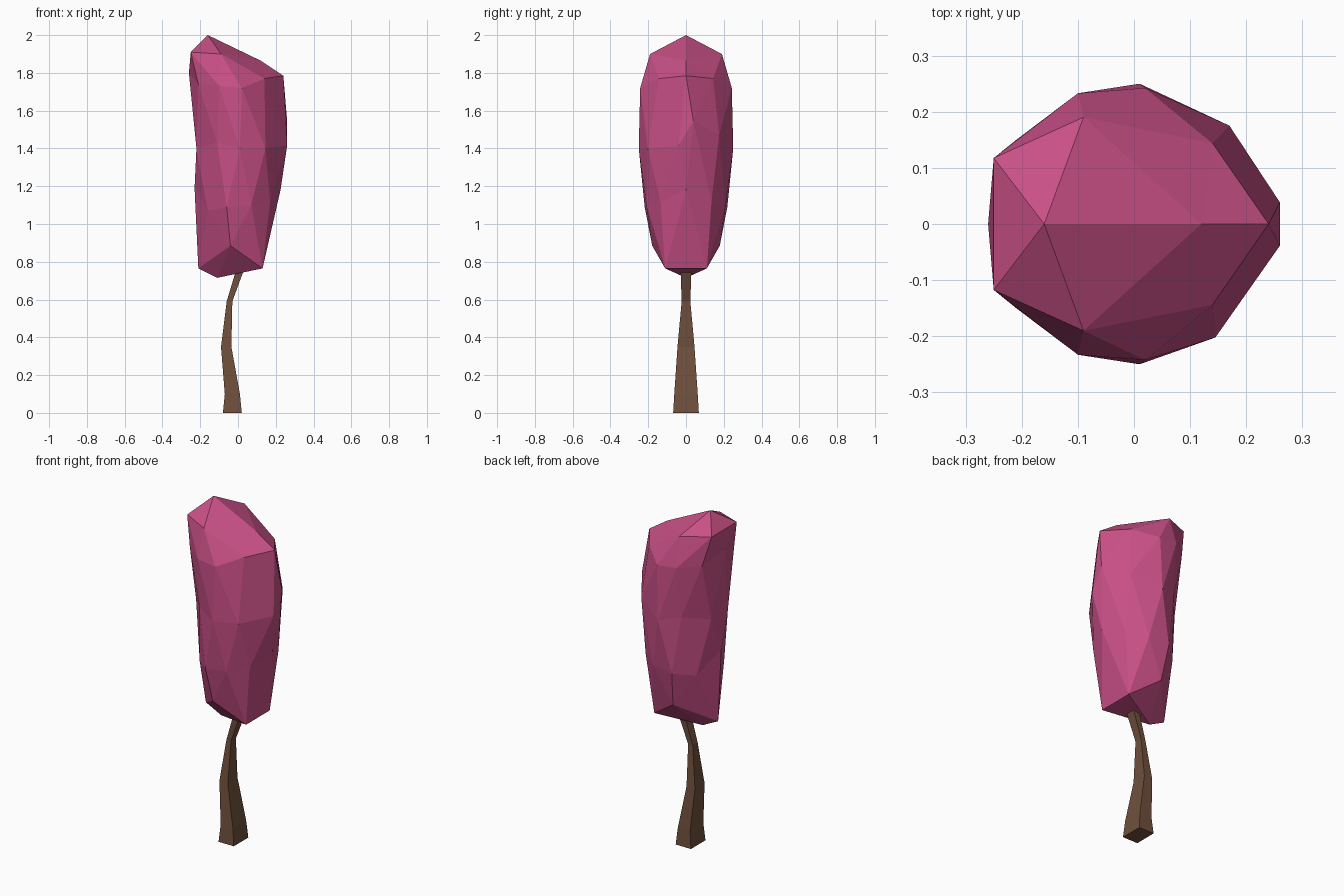
import bpy, bmesh, math

cube = bpy.data.objects.get("Cube")
if cube:
    bpy.data.objects.remove(cube, do_unlink=True)


def make_material(name, color):
    mat = bpy.data.materials.new(name)
    mat.use_nodes = True
    mat.diffuse_color = (*color, 1)
    mat.node_tree.nodes["Principled BSDF"].inputs["Base Color"].default_value = (*color, 1)
    return mat


def finish(bm, name, mat):
    bmesh.ops.recalc_face_normals(bm, faces=bm.faces)
    mesh = bpy.data.meshes.new(name)
    bm.to_mesh(mesh)
    bm.free()
    mesh.materials.append(mat)
    obj = bpy.data.objects.new(name, mesh)
    bpy.context.collection.objects.link(obj)
    return obj


pink = make_material("pink foliage", (0.58, 0.08, 0.24))
brown = make_material("brown bark", (0.16, 0.08, 0.045))

# Trunk: square sections lofted along a crooked stem (height, left x, right x, half depth)
stem = [(0, -0.08, 0.02, 0.068), (0.1, -0.07, 0.01, 0.062), (0.35, -0.09, -0.035, 0.045),
        (0.59, -0.06, -0.03, 0.023), (0.74, -0.015, 0.025, 0.028), (0.85, 0.0, 0.04, 0.028)]
bm = bmesh.new()
sections = [[bm.verts.new(p) for p in ((a, -d, z), (b, -d, z), (b, d, z), (a, d, z))]
            for z, a, b, d in stem]
for low, high in zip(sections, sections[1:]):
    for i in range(4):
        j = (i + 1) % 4
        bm.faces.new((low[i], low[j], high[j], high[i]))
bm.faces.new(sections[0])
bm.faces.new(sections[-1])
finish(bm, "trunk", brown)

# Crown: a faceted ball drawn out along a leaning outline.
# Each ring, top to bottom: half depth, then x and height at stations from +x to -x
rings = [
    (0.0, [(-0.16, 2.0)]),
    (0.20, [(0.12, 1.865), (-0.09, 1.9), (-0.25, 1.91)]),
    (0.245, [(0.14, 1.77), (-0.10, 1.73), (-0.26, 1.80)]),
    (0.255, [(0.24, 1.785), (0.02, 1.72), (-0.21, 1.74)]),
    (0.25, [(0.26, 1.48), (0.145, 1.40), (0.01, 1.40), (-0.11, 1.43), (-0.22, 1.40)]),
    (0.23, [(0.17, 1.12), (-0.06, 1.09), (-0.23, 1.19)]),
    (0.22, [(0.225, 1.18), (0.07, 1.10), (-0.16, 1.07)]),
    (0.188, [(0.13, 0.765), (-0.04, 0.885), (-0.21, 0.765)]),
    (0.0, [(-0.11, 0.715)]),
]
bm = bmesh.new()
bmesh.ops.create_icosphere(bm, subdivisions=2, radius=1)
levels = sorted({round(v.co.z, 2) + 0.0 for v in bm.verts}, reverse=True)
for v in bm.verts:
    level = min(range(len(levels)), key=lambda i: abs(levels[i] - v.co.z))
    depth, stations = rings[level]
    angle = math.atan2(v.co.y, v.co.x)
    step = 36 if len(stations) == 5 else 72
    index = int((abs(math.degrees(angle)) + 1) // step) if len(stations) > 1 else 0
    x, z = stations[index]
    y = depth * math.sin(angle)
    # The waist is uneven between the front and the back
    if len(stations) == 5 and index == 0:
        y *= 0.5
        z += math.copysign(0.065, y)
    elif len(stations) == 5 and index == 1 and y > 0:
        x, y, z = x + 0.025, y - 0.027, z + 0.07
    v.co = (x, y, z)
finish(bm, "crown", pink)
